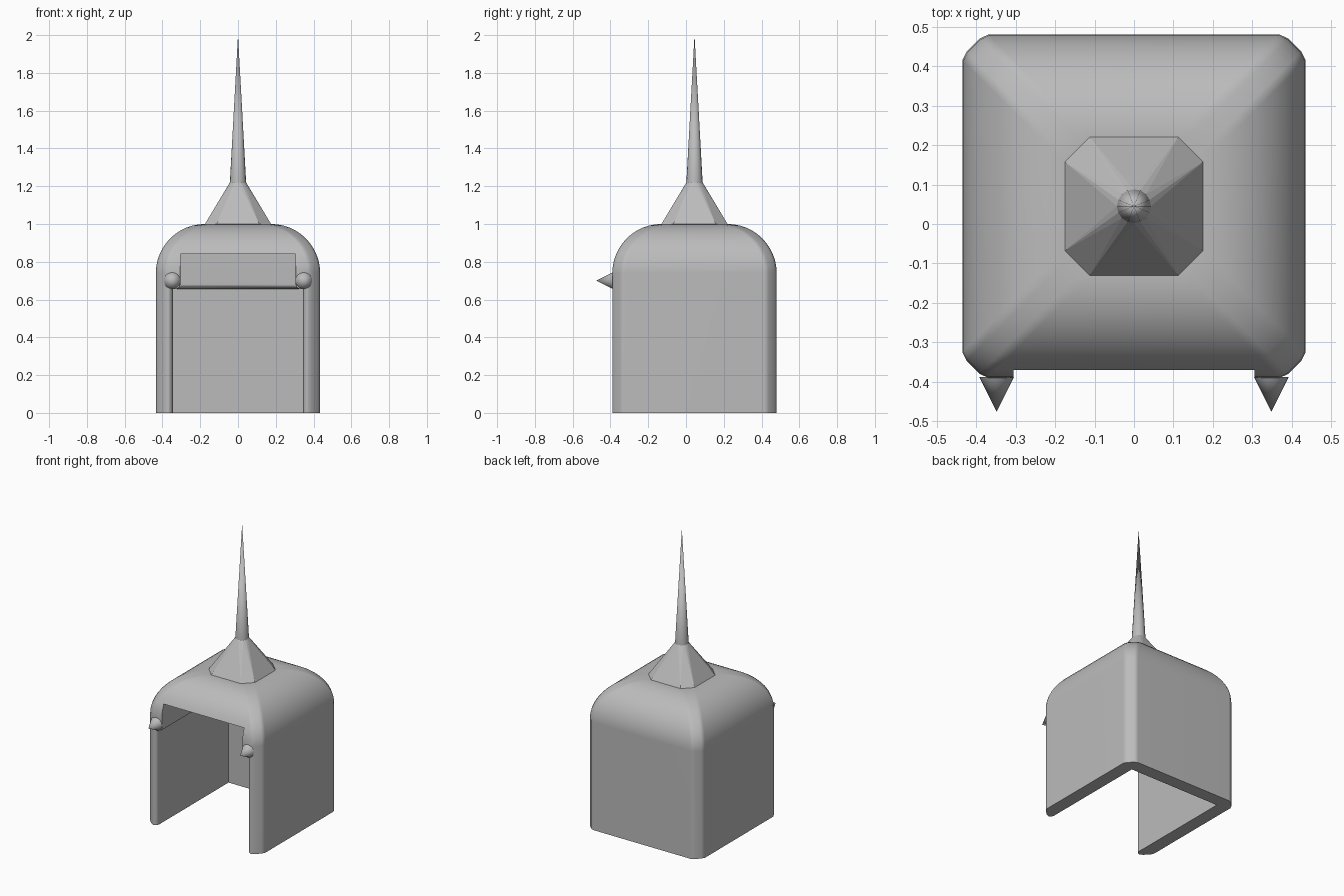
import bpy, bmesh, math
from mathutils import Vector

if "Cube" in bpy.data.objects:
    bpy.data.objects.remove(bpy.data.objects["Cube"])

# Mid grey used on the whole model
GREY = bpy.data.materials.new("mid_grey")
GREY.diffuse_color = (0.5, 0.5, 0.5, 1)
GREY.use_nodes = True
GREY.node_tree.nodes["Principled BSDF"].inputs["Base Color"].default_value = GREY.diffuse_color


def finish(bm, name):
    bmesh.ops.recalc_face_normals(bm, faces=bm.faces)
    mesh = bpy.data.meshes.new(name)
    bm.to_mesh(mesh)
    bm.free()
    mesh.materials.append(GREY)
    obj = bpy.data.objects.new(name, mesh)
    bpy.context.collection.objects.link(obj)
    return obj


def activate(obj):
    bpy.ops.object.select_all(action='DESELECT')
    obj.select_set(True)
    bpy.context.view_layer.objects.active = obj


def smooth(obj, degrees):
    activate(obj)
    bpy.ops.object.shade_smooth_by_angle(angle=math.radians(degrees))


def loft(rings, name):
    bm = bmesh.new()
    loops = [[bm.verts.new(p) for p in ring] for ring in rings]
    for a, b in zip(loops, loops[1:]):
        for i in range(len(a)):
            j = (i + 1) % len(a)
            bm.faces.new((a[i], a[j], b[j], b[i]))
    bm.faces.new(loops[0][::-1])
    bm.faces.new(loops[-1])
    return finish(bm, name)


CY = 0.045  # centre of the housing in y
CORNER = [(0.0, 0.066), (0.011, 0.043), (0.043, 0.011), (0.066, 0.0)]


def plan(half, z):
    """Square outline with softened chamfered corners."""
    pts = []
    for sx, sy in ((1, 1), (-1, 1), (-1, -1), (1, -1)):
        corner = CORNER if sx * sy > 0 else CORNER[::-1]
        pts += [(sx * (half - dx), CY + sy * (half - dy), z) for dx, dy in corner]
    return pts


# Housing: straight walls and a domed top
R = 0.26
rings = [plan(0.435, 0)]
for i in range(13):
    a = math.radians(90 * i / 12)
    rings.append(plan(0.435 - R * (1 - math.cos(a)), 1 - R + R * math.sin(a)))
housing = loft(rings, "housing")


# Cavity open at the front and bottom, narrower at the top
def cavity_ring(half, back, z, flare):
    right = [(half, back), (half, -0.365), (half + 0.3 * flare, -0.381),
             (half + flare, -0.391), (half + flare, -0.6)]
    left = [(-x, y) for x, y in reversed(right)]
    return [(x, y, z) for x, y in right + left]


cutter = loft([cavity_ring(*r) for r in (
    (0.345, 0.39, -0.1, 0.022), (0.345, 0.39, 0.655, 0.022), (0.325, 0.37, 0.656, 0.003),
    (0.311, 0.356, 0.664, 0.001), (0.305, 0.35, 0.68, 0.001),
    (0.305, 0.35, 0.84, 0.001))], "cavity_cutter")
cutter.hide_render = True
mod = housing.modifiers.new("cavity", 'BOOLEAN')
mod.operation = 'DIFFERENCE'
mod.solver = 'EXACT'
mod.object = cutter
activate(housing)
bpy.ops.object.modifier_apply(modifier=mod.name)
bpy.data.objects.remove(cutter)
smooth(housing, 42)
weighted = housing.modifiers.new("flat_walls", 'WEIGHTED_NORMAL')
weighted.keep_sharp = True

# Spire base: octagonal foot narrowing to a round neck
NECK, NECK_Z, SIDES = 0.043, 1.22, 16
bm = bmesh.new()
for sx in (-1, 1):
    for sy in (-1, 1):
        for dx, dy in ((0.175, 0.112), (0.112, 0.175)):
            bm.verts.new((sx * dx, CY + sy * dy, 1.0))
for i in range(SIDES):
    a = 2 * math.pi * i / SIDES
    bm.verts.new((NECK * math.cos(a), CY + NECK * math.sin(a), NECK_Z))
bmesh.ops.convex_hull(bm, input=bm.verts)
finish(bm, "spire_base")


# Pointed cones: spire needle and the two front studs
def cone(name, base, tip, radius, sides):
    base, tip = Vector(base), Vector(tip)
    axis = tip - base
    bm = bmesh.new()
    bmesh.ops.create_cone(bm, cap_ends=True, segments=sides, radius1=radius,
                          radius2=0, depth=axis.length)
    obj = finish(bm, name)
    rot = axis.to_track_quat('Z', 'Y').to_matrix().to_4x4()
    obj.data.transform(rot)
    obj.location = (base + tip) / 2
    smooth(obj, 40)


cone("spire_needle", (0, CY, NECK_Z), (0, CY, 2.0), NECK, SIDES)
for side, sx in (("left", -1), ("right", 1)):
    cone("front_stud_" + side, (sx * 0.348, -0.388, 0.70), (sx * 0.348, -0.475, 0.70), 0.044, 24)
